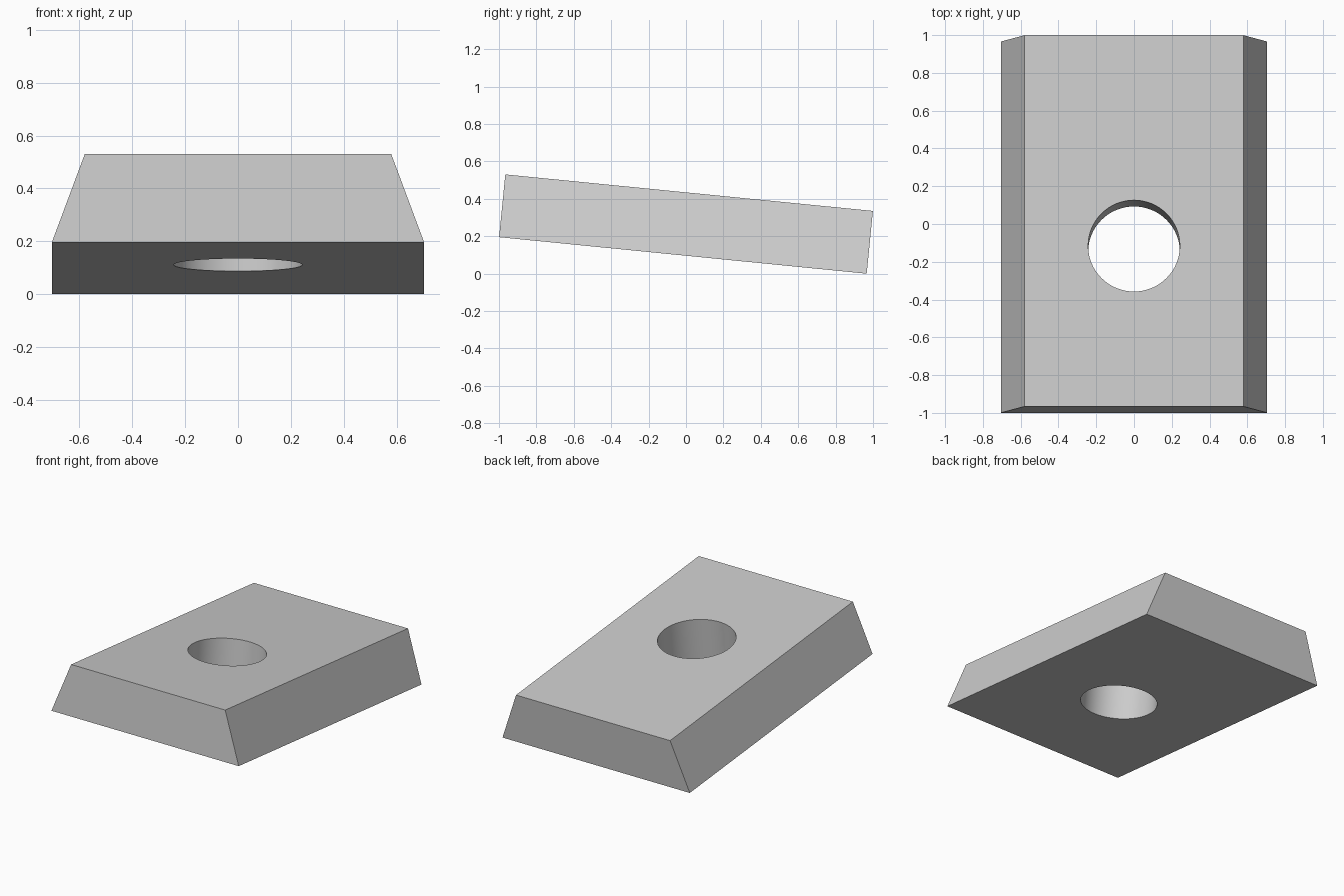
import bpy, bmesh, math
from mathutils import Matrix

if "Cube" in bpy.data.objects:
    bpy.data.objects.remove(bpy.data.objects["Cube"])

LENGTH, THICK = 1.975, 0.337
BOTTOM_HALF, TOP_HALF = 0.705, 0.58
HOLE_RADIUS, HOLE_Y = 0.243, -0.133
TILT = math.radians(5.67)

# Plain grey material
grey = bpy.data.materials.new("plain_grey")
grey.use_nodes = True
colour = (0.6, 0.6, 0.6, 1)
grey.diffuse_color = colour
grey.node_tree.nodes["Principled BSDF"].inputs["Base Color"].default_value = colour


def add_object(name, bm):
    mesh = bpy.data.meshes.new(name)
    bmesh.ops.recalc_face_normals(bm, faces=bm.faces)
    bm.to_mesh(mesh)
    bm.free()
    mesh.materials.append(grey)
    obj = bpy.data.objects.new(name, mesh)
    bpy.context.collection.objects.link(obj)
    return obj


# Block with sloping sides: trapezoid profile extruded along its length
bm = bmesh.new()
profile = [(-BOTTOM_HALF, 0), (BOTTOM_HALF, 0), (TOP_HALF, THICK), (-TOP_HALF, THICK)]
end = bm.faces.new([bm.verts.new((x, -LENGTH / 2, z)) for x, z in profile])
side = bmesh.ops.extrude_face_region(bm, geom=[end])["geom"]
bmesh.ops.translate(bm, vec=(0, LENGTH, 0),
                    verts=[v for v in side if isinstance(v, bmesh.types.BMVert)])
block = add_object("wedge_block", bm)

# Round hole through the thickness
bm = bmesh.new()
bmesh.ops.create_cone(bm, cap_ends=True, segments=64, radius1=HOLE_RADIUS,
                      radius2=HOLE_RADIUS, depth=1,
                      matrix=Matrix.Translation((0, HOLE_Y, THICK / 2)))
cutter = add_object("hole_cutter", bm)
cutter.hide_render = True

cut = block.modifiers.new("hole", "BOOLEAN")
cut.operation = "DIFFERENCE"
cut.solver = "EXACT"
cut.object = cutter
bpy.context.view_layer.objects.active = block
block.select_set(True)
bpy.ops.object.modifier_apply(modifier=cut.name)
bpy.data.objects.remove(cutter)
bpy.ops.object.shade_smooth_by_angle(angle=math.radians(30))

# Tilt the block so its front end is raised and its back edge rests on the ground
block.rotation_euler.x = -TILT
block.location = (0, -THICK / 2 * math.sin(TILT), LENGTH / 2 * math.sin(TILT))
